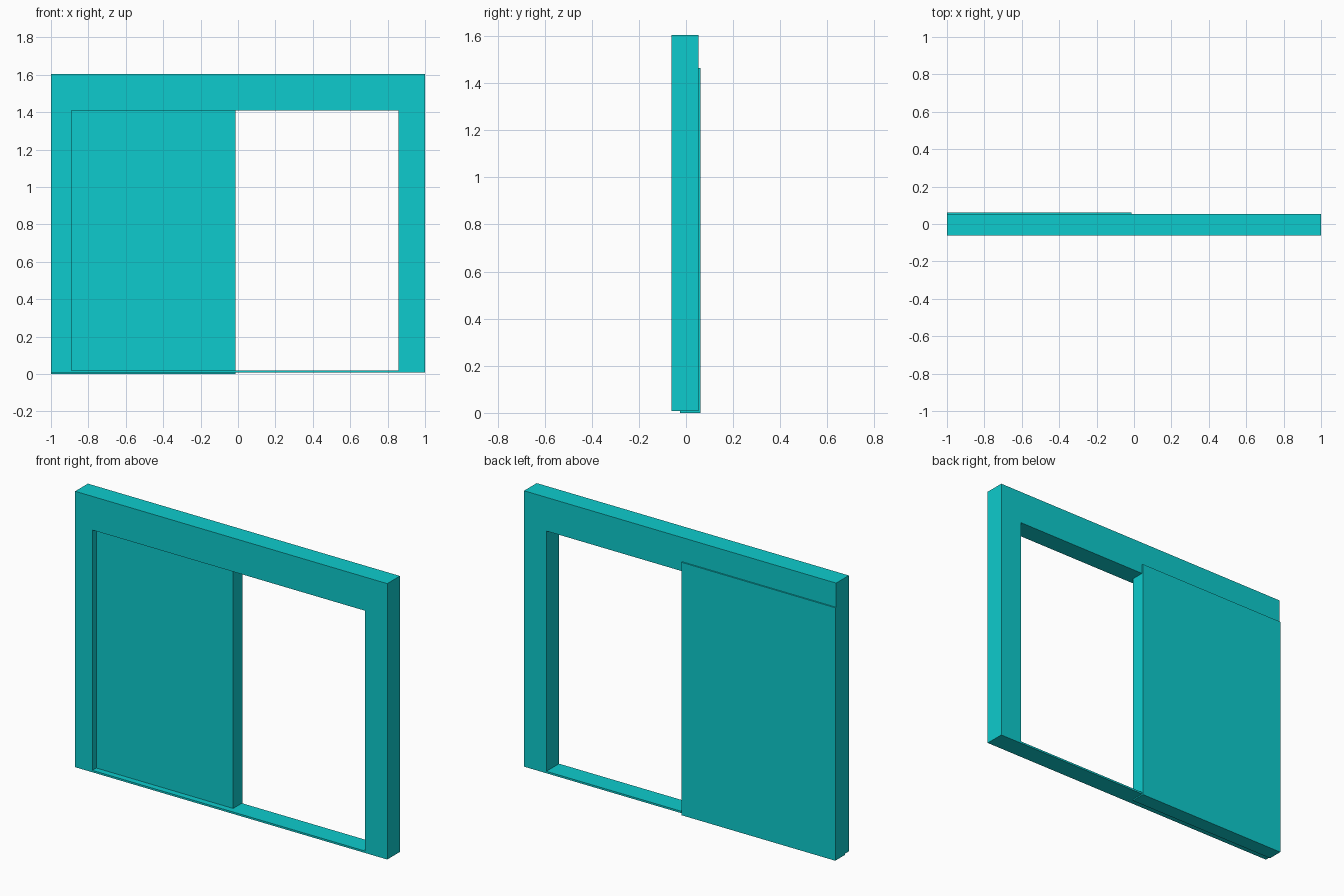
import bpy
import bmesh

cube = bpy.data.objects.get("Cube")
if cube:
    bpy.data.objects.remove(cube, do_unlink=True)

# Single flat colour
COLOUR = (0.004, 0.6, 0.61, 1.0)
turquoise = bpy.data.materials.new("turquoise")
turquoise.use_nodes = True
turquoise.diffuse_color = COLOUR
turquoise.node_tree.nodes["Principled BSDF"].inputs["Base Color"].default_value = COLOUR


def finish(name, bm):
    bmesh.ops.recalc_face_normals(bm, faces=bm.faces)
    mesh = bpy.data.meshes.new(name)
    bm.to_mesh(mesh)
    bm.free()
    mesh.materials.append(turquoise)
    obj = bpy.data.objects.new(name, mesh)
    bpy.context.collection.objects.link(obj)
    return obj


def rectangle(bm, x0, x1, z0, z1, y):
    return [bm.verts.new((x, y, z))
            for x, z in ((x0, z0), (x1, z0), (x1, z1), (x0, z1))]


def bridge(bm, a, b):
    for i in range(4):
        j = (i + 1) % 4
        bm.faces.new((a[i], a[j], b[j], b[i]))


def door_frame(name, outer, inner, y0, y1):
    """Rectangular surround with an opening through it."""
    bm = bmesh.new()
    loops = [rectangle(bm, *outer, y0), rectangle(bm, *outer, y1),
             rectangle(bm, *inner, y1), rectangle(bm, *inner, y0)]
    for i in range(4):
        bridge(bm, loops[i], loops[(i + 1) % 4])
    return finish(name, bm)


def panel(name, bounds, y0, y1):
    """Solid rectangular slab."""
    bm = bmesh.new()
    front = rectangle(bm, *bounds, y0)
    back = rectangle(bm, *bounds, y1)
    bridge(bm, front, back)
    bm.faces.new(front)
    bm.faces.new(back)
    return finish(name, bm)


# Surround with tall header, slim sill and unequal jambs
door_frame("door_frame", (-1, 1, 0.007, 1.605), (-0.89, 0.857, 0.018, 1.41),
           -0.062, 0.054)

# Sliding door, half open, standing slightly proud of the back
panel("sliding_door", (-1, -0.013, 0, 1.465), -0.026, 0.062)
